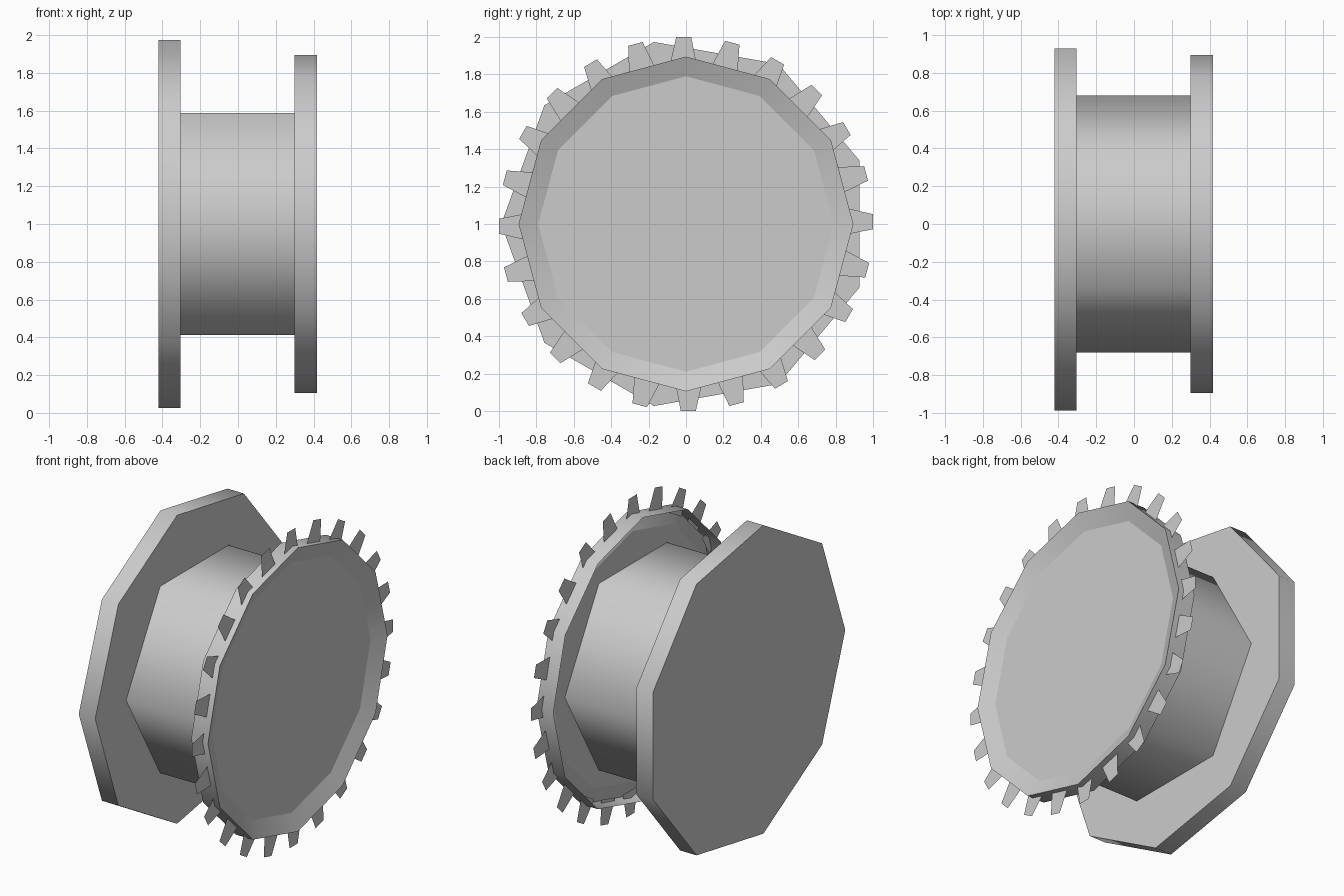
import bpy, bmesh, math

if "Cube" in bpy.data.objects:
    bpy.data.objects.remove(bpy.data.objects["Cube"])

CZ = 1.0  # axle height


def ring_point(x, r, a):
    return (x, r * math.cos(a), CZ + r * math.sin(a))


def finish(name, bm):
    me = bpy.data.meshes.new(name)
    bm.to_mesh(me)
    bm.free()
    ob = bpy.data.objects.new(name, me)
    bpy.context.collection.objects.link(ob)
    return ob


def lathe(name, profile, sides, phase=0.0, cap_start=True, cap_end=True):
    """Sweep (x, radius) points round the x axis: smooth sides, flat caps."""
    bm = bmesh.new()
    rings = [[bm.verts.new(ring_point(x, r, phase + 2 * math.pi * i / sides))
              for i in range(sides)] for x, r in profile]
    for a, b in zip(rings, rings[1:]):
        for i in range(sides):
            j = (i + 1) % sides
            f = bm.faces.new((a[i], a[j], b[j], b[i]))
            f.smooth = True
    if cap_start:
        bm.faces.new(rings[0][::-1])
    if cap_end:
        bm.faces.new(rings[-1])
    bm.normal_update()
    # Keep the rims crisp while the polygonal sides shade as round
    for e in bm.edges:
        if len(e.link_faces) == 2 and e.calc_face_angle() > math.radians(65):
            e.smooth = False
    # Sides should face away from the axle on the outer wall
    f = bm.faces[0] if not hasattr(bm.faces, "ensure_lookup_table") else None
    bm.faces.ensure_lookup_table()
    f = bm.faces[0]
    c = f.calc_center_median()
    if f.normal.y * c.y + f.normal.z * (c.z - CZ) < 0:
        for g in bm.faces:
            if g.smooth:
                g.normal_flip()
    return finish(name, bm)


# Plain nine-sided flange, vertex pointing to the front
lathe("plain_flange", [(-0.42, 0.988), (-0.305, 0.988)], 9, math.pi)

# Six-sided hub running into the back of the dished flange
lathe("hub", [(-0.305, 0.68), (0.37, 0.68)], 6)

# Twelve-sided flange: open at the back, dished on its outer face
lathe("dished_flange", [(0.30, 0.895), (0.417, 0.895), (0.372, 0.79)], 12,
      cap_start=False)

# Ring of 24 thin flat teeth
bm = bmesh.new()
tooth = [(-0.088, 0.845), (0.058, 0.845), (0.028, 1.0), (-0.052, 1.0)]
for k in range(24):
    a = 2 * math.pi * k / 24
    ca, sa = math.cos(a), math.sin(a)
    bm.faces.new([bm.verts.new((0.38, t * ca + r * sa, CZ - t * sa + r * ca))
                  for t, r in tooth])
finish("teeth", bm)
